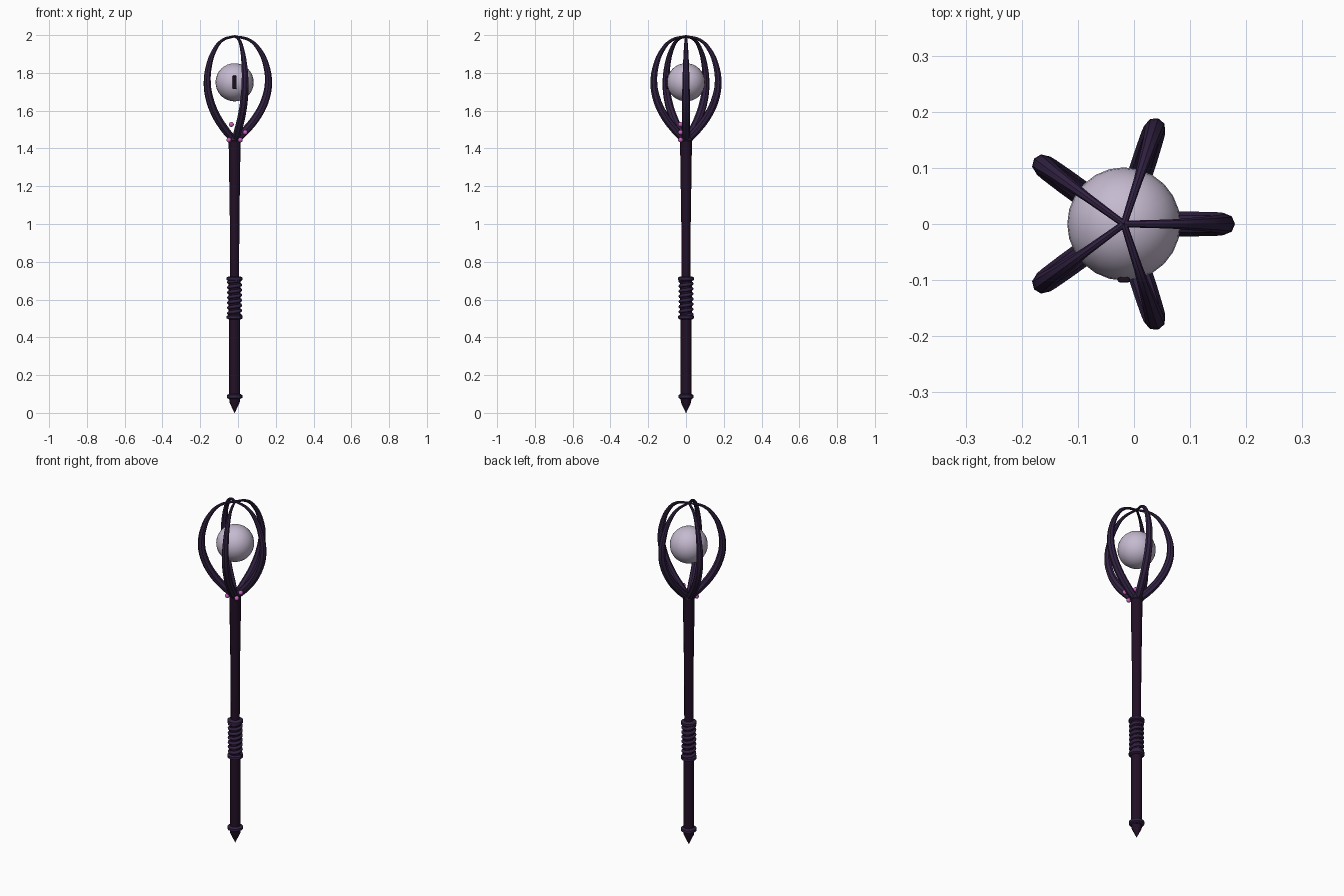
import bpy
import math
from mathutils import Vector

cube = bpy.data.objects.get("Cube")
if cube:
    bpy.data.objects.remove(cube, do_unlink=True)

AXIS_X = -0.018  # the shaft line


def material(name, colour):
    mat = bpy.data.materials.new(name)
    mat.use_nodes = True
    rgba = (*colour, 1)
    mat.diffuse_color = rgba
    mat.node_tree.nodes["Principled BSDF"].inputs["Base Color"].default_value = rgba
    return mat


dark_wood = material("dark plum wood", (0.016, 0.005, 0.019))
purple = material("deep purple", (0.032, 0.016, 0.056))
pearl = material("pale lilac", (0.56, 0.49, 0.63))
pink = material("bright pink", (0.6, 0.12, 0.52))
black = material("dark pupil", (0.012, 0.005, 0.014))


def finish(obj, name, mat, angle=35):
    obj.name = name
    obj.data.materials.clear()
    obj.data.materials.append(mat)
    bpy.ops.object.select_all(action="DESELECT")
    obj.select_set(True)
    bpy.context.view_layer.objects.active = obj
    bpy.ops.object.shade_smooth_by_angle(angle=math.radians(angle))
    return obj


def lathe(name, profile, mat, sides=16, angle=35):
    """Turn a (radius, height) profile around the shaft line."""
    verts, faces = [], []
    for r, z in profile:
        for i in range(sides):
            a = math.tau * i / sides
            verts.append((AXIS_X + r * math.cos(a), r * math.sin(a), z))
    for k in range(len(profile) - 1):
        for i in range(sides):
            j = (i + 1) % sides
            faces.append((k * sides + i, k * sides + j,
                          (k + 1) * sides + j, (k + 1) * sides + i))
    faces.append(tuple(reversed(range(sides))))
    faces.append(tuple(range(len(verts) - sides, len(verts))))
    mesh = bpy.data.meshes.new(name)
    mesh.from_pydata(verts, [], faces)
    obj = bpy.data.objects.new(name, mesh)
    bpy.context.collection.objects.link(obj)
    return finish(obj, name, mat, angle)


def tube(name, points, radii, mat, steps, angle):
    """Tapered tube along a smooth path."""
    curve = bpy.data.curves.new(name, "CURVE")
    curve.dimensions = "3D"
    curve.resolution_u = steps
    curve.bevel_depth = 1
    curve.bevel_resolution = 2
    curve.use_fill_caps = True
    spline = curve.splines.new("BEZIER")
    spline.bezier_points.add(len(points) - 1)
    for bp, p, r in zip(spline.bezier_points, points, radii):
        bp.co = p
        bp.radius = r
        bp.handle_left_type = bp.handle_right_type = "AUTO"
    obj = bpy.data.objects.new(name, curve)
    bpy.context.collection.objects.link(obj)
    bpy.ops.object.select_all(action="DESELECT")
    obj.select_set(True)
    bpy.context.view_layer.objects.active = obj
    bpy.ops.object.convert(target="MESH")
    return finish(bpy.context.object, name, mat, angle)


def ball(name, centre, radius, mat, segments, rings):
    bpy.ops.mesh.primitive_uv_sphere_add(
        segments=segments, ring_count=rings, radius=radius, location=centre)
    return finish(bpy.context.object, name, mat, 60)


# Shaft and pointed foot
lathe("shaft", [(0.029, 0.07), (0.029, 0.5), (0.024, 0.72), (0.025, 1.0),
                (0.031, 1.4), (0.031, 1.46)], dark_wood, sides=12)
lathe("foot_spike", [(0.001, 0.0), (0.027, 0.055), (0.029, 0.08)], dark_wood, sides=12)


# Rounded collars
def collar(name, z, radius, half):
    lathe(name, [(radius - 0.012, z - half), (radius, z - half * 0.5),
                 (radius, z + half * 0.5), (radius - 0.012, z + half)], purple)


collar("foot_collar", 0.087, 0.041, 0.014)
collar("grip_lower_collar", 0.507, 0.042, 0.013)
collar("grip_upper_collar", 0.71, 0.042, 0.013)
collar("head_collar", 1.452, 0.036, 0.018)

# Grip with a spiral wrap
lathe("grip_core", [(0.031, 0.5), (0.031, 0.715)], dark_wood)
TURNS, PER_TURN = 7, 8
wrap = []
for i in range(TURNS * PER_TURN + 1):
    a = math.tau * i / PER_TURN
    wrap.append((AXIS_X + 0.031 * math.cos(a), 0.031 * math.sin(a),
                 0.515 + 0.19 * i / (TURNS * PER_TURN)))
tube("grip_wrap", wrap, [0.009] * len(wrap), purple, 3, 60)

# Five curved prongs meeting at the crown: (reach, height, thickness)
PRONG = [(0.012, 1.45, 0.020), (0.06, 1.497, 0.022), (0.125, 1.58, 0.022),
         (0.166, 1.67, 0.021), (0.179, 1.75, 0.019), (0.167, 1.84, 0.016),
         (0.132, 1.92, 0.012), (0.08, 1.973, 0.008), (0.0, 1.994, 0.006)]
for n in range(5):
    a = math.tau * n / 5
    path = [(AXIS_X + r * math.cos(a), r * math.sin(a), z) for r, z, _ in PRONG]
    tube(f"prong_{n + 1}", path, [t for _, _, t in PRONG], purple, 4, 30)

# Floating orb with a slit pupil
orb = Vector((AXIS_X, 0, 1.75))
ball("orb", orb, 0.101, pearl, 24, 16)
bpy.ops.mesh.primitive_cube_add(size=1, location=orb + Vector((0, -0.0995, 0)))
slit = bpy.context.object
slit.scale = (0.022, 0.0095, 0.07)
bpy.ops.object.transform_apply(location=False, rotation=False, scale=True)
bevel = slit.modifiers.new("rounded", "BEVEL")
bevel.width = 0.004
bevel.segments = 2
finish(slit, "orb_slit", black)

# Beads around the front of the head
for n, (x, z) in enumerate([(-0.048, 1.445), (0.012, 1.445), (0.038, 1.485), (-0.035, 1.527)]):
    ball(f"bead_{n + 1}", (x, -0.029, z), 0.013, pink, 12, 8)
